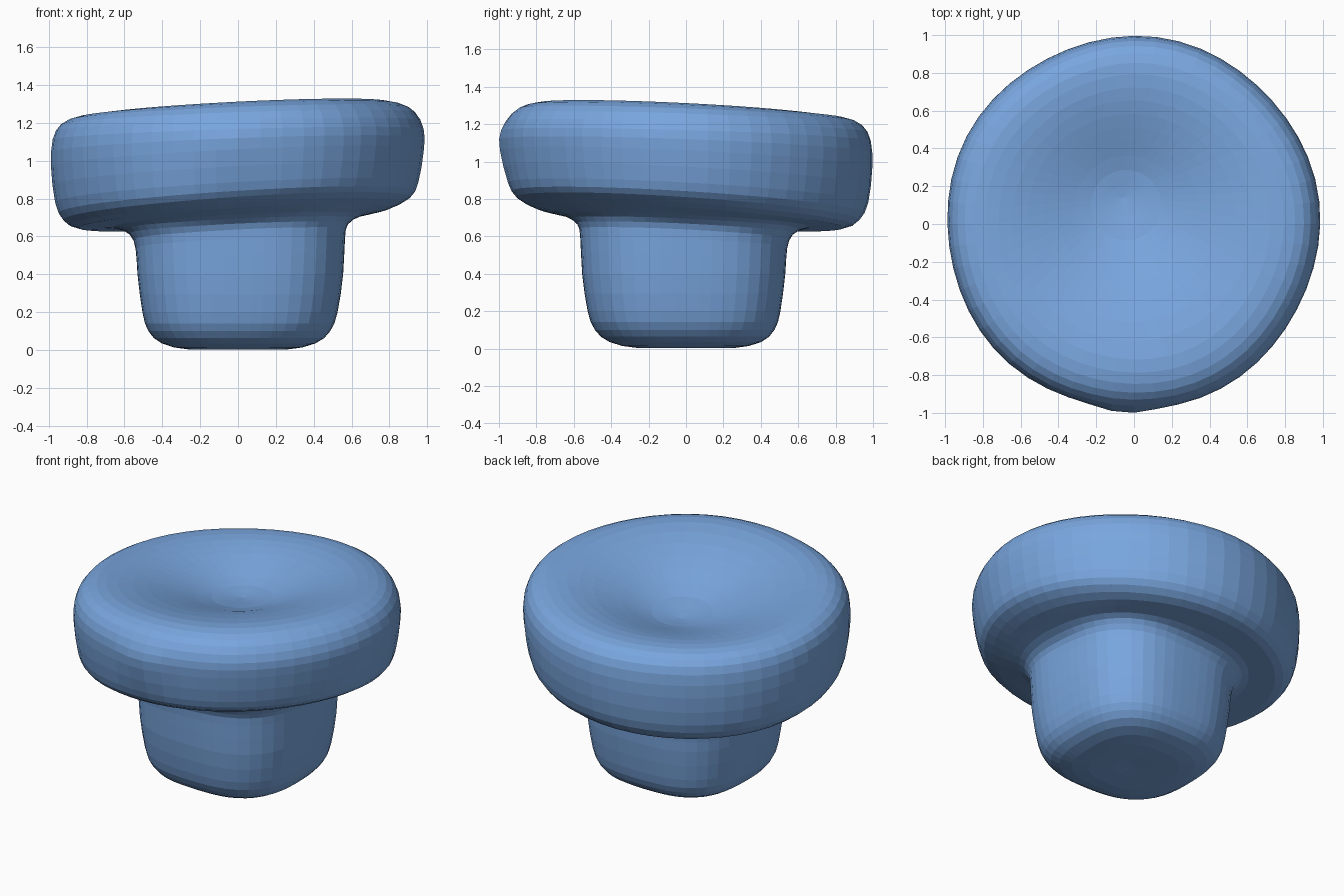
import bpy, bmesh, math

if "Cube" in bpy.data.objects:
    bpy.data.objects.remove(bpy.data.objects["Cube"])

SEGMENTS = 52
HIGH_SIDE = math.radians(-45)   # direction in which the cap tilts upward

# Profile rows from bottom centre to dish centre:
# radius and height on the low side, radius and height on the high side
ROWS = [
    (0.00, 0.010, 0.00, 0.010),
    (0.25, 0.002, 0.25, 0.002),
    (0.40, 0.035, 0.41, 0.035),
    (0.47, 0.10, 0.49, 0.10),
    (0.50, 0.20, 0.53, 0.20),
    (0.525, 0.40, 0.56, 0.40),
    (0.535, 0.52, 0.57, 0.60),
    (0.57, 0.60, 0.585, 0.68),
    (0.66, 0.635, 0.66, 0.73),
    (0.85, 0.625, 0.79, 0.775),
    (0.93, 0.665, 0.905, 0.835),
    (0.975, 0.76, 0.945, 0.91),
    (0.995, 0.95, 0.975, 1.08),
    (0.985, 1.10, 0.975, 1.18),
    (0.94, 1.18, 0.93, 1.27),
    (0.85, 1.215, 0.85, 1.318),
    (0.72, 1.212, 0.72, 1.328),
    (0.55, 1.185, 0.55, 1.285),
    (0.37, 1.145, 0.38, 1.215),
    (0.18, 1.105, 0.19, 1.13),
    (0.00, 1.09, 0.00, 1.09),
]
DISH_START = 16   # row of the rim crest
FOOT_END = 8      # row where the foot meets the cap


def midpoint(a, b, c, d):
    """Smooth halfway row between b and c."""
    return tuple((9 * (q + r) - p - s) / 16 for p, q, r, s in zip(a, b, c, d))


def ring_point(row, index, angle):
    t = (1 + math.cos(angle - HIGH_SIDE)) / 2
    r = row[0] + (row[2] - row[0]) * t
    z = row[1] + (row[3] - row[1]) * t
    # Foot is a rounded square that fades into the round cap
    square = max(0.0, min(1.0, (FOOT_END + 1 - index) / 2))
    r *= 1 + 0.10 * square * math.sin(2 * angle) ** 2
    if FOOT_END < index <= DISH_START:
        # Slightly uneven hand-made cap outline
        r *= 1 + 0.006 * math.sin(5 * angle + 0.8) * min(1, (index - FOOT_END) / 3)
        # Small bulge at the front of the cap wall
        off = (angle - math.radians(267)) / 0.15
        r += 0.025 * math.exp(-off ** 2 - ((index - 12.3) / 1.2) ** 2)
    # Dish is deepest a little behind the middle
    shift = max(0.0, 1 - r / 0.72) if index > DISH_START else 0.0
    x = r * math.cos(angle) - 0.06 * shift
    y = r * math.sin(angle) + 0.14 * shift
    return x, y, max(0.0, z)


# Refine the profile with smooth in-between rows
rows = []
for i, row in enumerate(ROWS):
    rows.append((i, row))
    if i + 1 < len(ROWS):
        before = ROWS[max(i - 1, 0)]
        after = ROWS[min(i + 2, len(ROWS) - 1)]
        rows.append((i + 0.5, midpoint(before, row, ROWS[i + 1], after)))

# Knob: foot, cap and dished top as one closed surface
bm = bmesh.new()
bottom = bm.verts.new(ring_point(ROWS[0], 0, 0))
top = bm.verts.new(ring_point(ROWS[-1], len(ROWS) - 1, 0))
rings = [[bm.verts.new(ring_point(row, i, 2 * math.pi * k / SEGMENTS))
          for k in range(SEGMENTS)] for i, row in rows[1:-1]]
for k in range(SEGMENTS):
    n = (k + 1) % SEGMENTS
    bm.faces.new((bottom, rings[0][n], rings[0][k]))
    bm.faces.new((top, rings[-1][k], rings[-1][n]))
    for lower, upper in zip(rings, rings[1:]):
        bm.faces.new((lower[k], lower[n], upper[n], upper[k]))
bmesh.ops.recalc_face_normals(bm, faces=bm.faces)

mesh = bpy.data.meshes.new("dished_knob")
bm.to_mesh(mesh)
bm.free()
knob = bpy.data.objects.new("dished_knob", mesh)
bpy.context.collection.objects.link(knob)

blue = bpy.data.materials.new("soft_blue")
blue.diffuse_color = (0.19, 0.38, 0.73, 1)
blue.use_nodes = True
blue.node_tree.nodes["Principled BSDF"].inputs["Base Color"].default_value = blue.diffuse_color
mesh.materials.append(blue)
